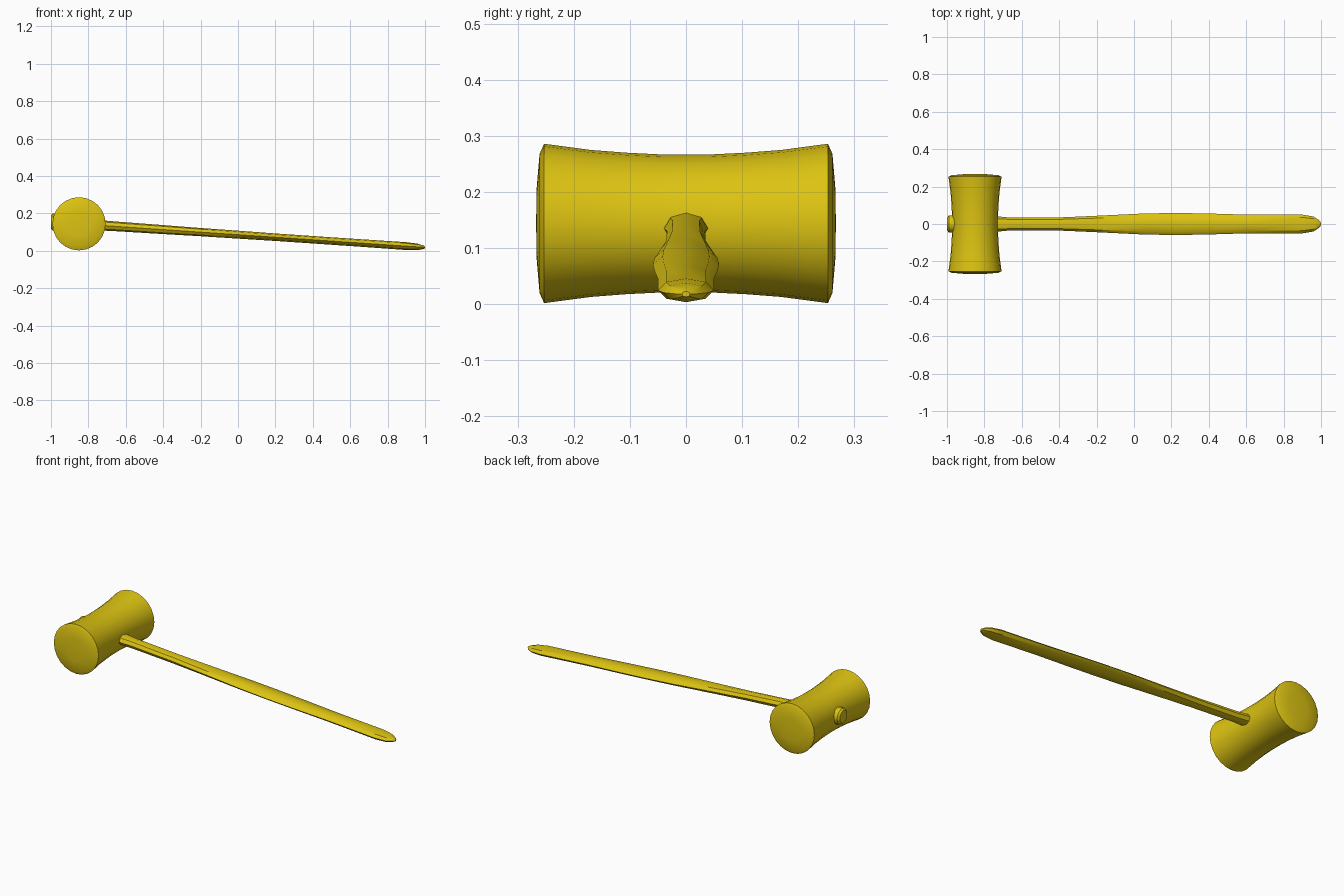
import bpy, bmesh, math

cube = bpy.data.objects.get("Cube")
if cube:
    bpy.data.objects.remove(cube, do_unlink=True)

mat = bpy.data.materials.new("golden yellow")
mat.use_nodes = True
COLOR = (0.72, 0.55, 0.006, 1)
mat.diffuse_color = COLOR
mat.node_tree.nodes["Principled BSDF"].inputs["Base Color"].default_value = COLOR


def loft(name, stations, sides, place):
    """Skin elliptical rings; each station is (position, half width, half height)."""
    bm = bmesh.new()
    rings = []
    for pos, w, h in stations:
        angles = [2 * math.pi * i / sides for i in range(sides)]
        rings.append([bm.verts.new(place(pos, w * math.sin(a), h * math.cos(a)))
                      for a in angles])
    for a, b in zip(rings, rings[1:]):
        for i in range(sides):
            j = (i + 1) % sides
            bm.faces.new((a[i], a[j], b[j], b[i]))
    bm.faces.new(rings[0])
    bm.faces.new(rings[-1])
    bmesh.ops.recalc_face_normals(bm, faces=bm.faces)
    mesh = bpy.data.meshes.new(name)
    bm.to_mesh(mesh)
    bm.free()
    mesh.materials.append(mat)
    obj = bpy.data.objects.new(name, mesh)
    bpy.context.collection.objects.link(obj)
    bpy.ops.object.select_all(action='DESELECT')
    obj.select_set(True)
    bpy.context.view_layer.objects.active = obj
    bpy.ops.object.shade_smooth_by_angle(angle=math.radians(35))


# Mallet head: waisted barrel along y with gently domed striking faces
half = [(0.045, 0.123), (0.105, 0.126), (0.17, 0.131), (0.253, 0.142),
        (0.261, 0.124), (0.266, 0.065), (0.267, 0.01)]
barrel = [(-y, r, r) for y, r in reversed(half)] + [(y, r, r) for y, r in half]
loft("mallet_head", barrel, 24, lambda p, u, v: (-0.85 + u, p, 0.144 + v))


# Handle: flattened shaft sloping down to the ground, swollen at the grip
def on_slope(p, u, v):
    return (p, u, 0.086 - 0.068 * p + v)


shaft = [(-0.90, 0.040, 0.029), (-0.71, 0.039, 0.027), (-0.66, 0.034, 0.026),
         (-0.40, 0.035, 0.024), (-0.20, 0.044, 0.022), (0.05, 0.056, 0.021),
         (0.22, 0.059, 0.020), (0.40, 0.056, 0.020), (0.60, 0.050, 0.020),
         (0.90, 0.050, 0.021), (0.96, 0.040, 0.017), (0.99, 0.020, 0.010),
         (1.0, 0.007, 0.005)]
loft("handle", shaft, 8, on_slope)

# Wedged butt of the handle, showing behind the head
butt = [(-0.90, 0.040, 0.040), (-0.965, 0.047, 0.047), (-0.99, 0.045, 0.045),
        (-1.0, 0.034, 0.036)]
loft("handle_butt", butt, 12, on_slope)
